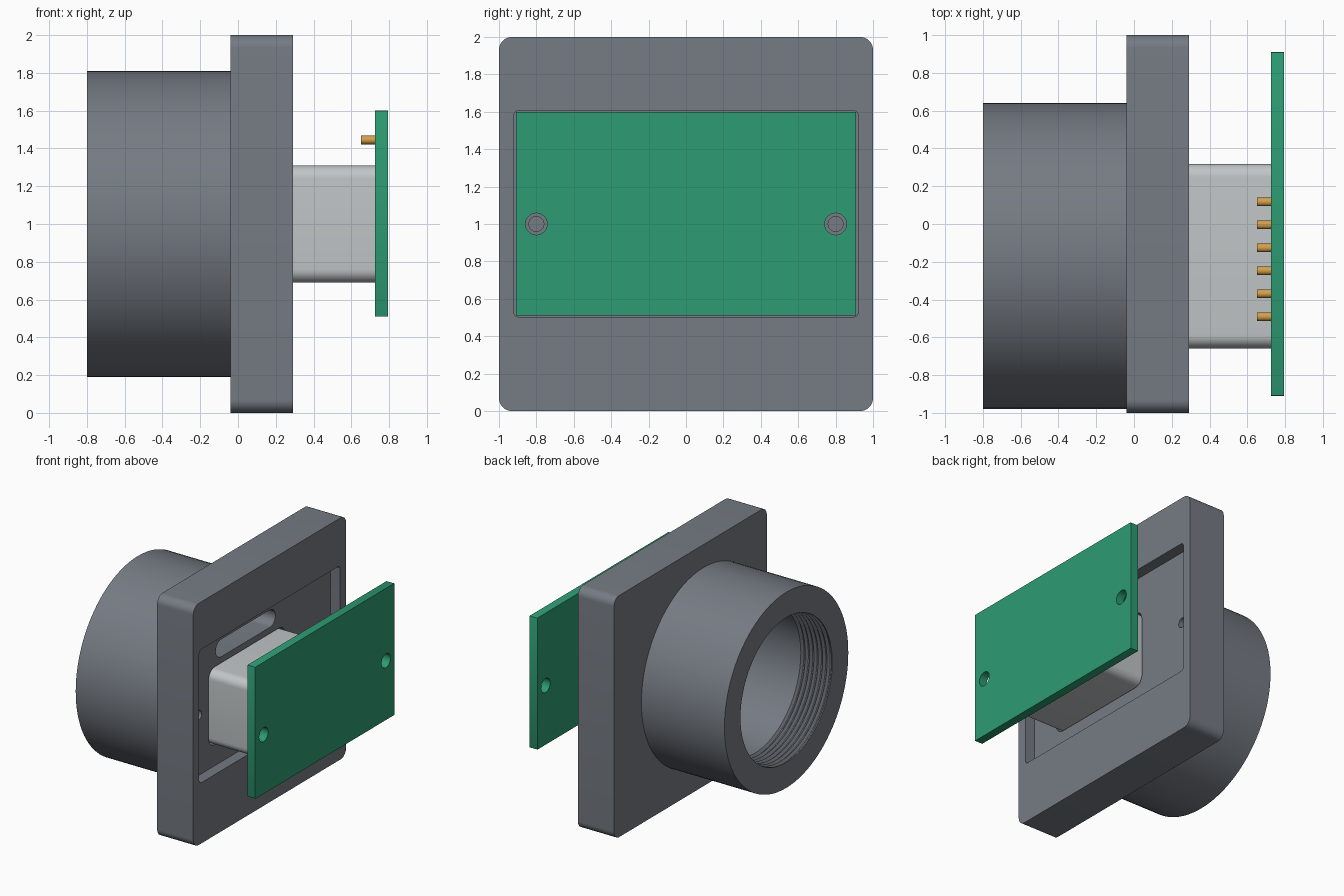
import bpy, bmesh
from math import sin, cos, pi, radians

if "Cube" in bpy.data.objects:
    bpy.data.objects.remove(bpy.data.objects["Cube"], do_unlink=True)


def material(name, rgb):
    m = bpy.data.materials.new(name)
    m.use_nodes = True
    m.diffuse_color = (*rgb, 1)
    bsdf = next(n for n in m.node_tree.nodes if n.type == 'BSDF_PRINCIPLED')
    bsdf.inputs["Base Color"].default_value = (*rgb, 1)
    return m


GREY = material("slate grey", (0.18, 0.20, 0.23))
GREEN = material("board green", (0.026, 0.33, 0.17))
WHITE = material("light grey", (0.53, 0.56, 0.57))
GOLD = material("pin gold", (0.66, 0.35, 0.07))

AXIS_Y, AXIS_Z = -0.17, 1.0    # optical axis shared by the barrel and block


def finish(name, bm, mat):
    bmesh.ops.recalc_face_normals(bm, faces=bm.faces)
    mesh = bpy.data.meshes.new(name)
    bm.to_mesh(mesh)
    bm.free()
    mesh.materials.append(mat)
    ob = bpy.data.objects.new(name, mesh)
    bpy.context.collection.objects.link(ob)
    return ob


def smooth(ob):
    bpy.ops.object.select_all(action='DESELECT')
    ob.select_set(True)
    bpy.context.view_layer.objects.active = ob
    bpy.ops.object.shade_smooth_by_angle(angle=radians(30))


def slab(name, x0, x1, y, z, hy, hz, r, mat, steps=8):
    """Rounded rectangle in the y-z plane, extruded along x."""
    bm = bmesh.new()
    ring = []
    for k, (sy, sz) in enumerate([(1, 1), (-1, 1), (-1, -1), (1, -1)]):
        for i in range(steps + 1):
            a = (k + i / steps) * pi / 2
            ring.append(bm.verts.new((x0, y + sy * (hy - r) + r * cos(a),
                                      z + sz * (hz - r) + r * sin(a))))
    bmesh.ops.remove_doubles(bm, verts=ring, dist=1e-5)
    base = bm.faces.new(list(bm.verts))
    out = bmesh.ops.extrude_face_region(bm, geom=[base])
    moved = [v for v in out["geom"] if isinstance(v, bmesh.types.BMVert)]
    bmesh.ops.translate(bm, verts=moved, vec=(x1 - x0, 0, 0))
    return finish(name, bm, mat)


def rod(name, x0, x1, y, z, r, mat):
    return slab(name, x0, x1, y, z, r, r, r, mat)


def cut(ob, cutters):
    for c in cutters:
        c.hide_render = True
        mod = ob.modifiers.new("cut", 'BOOLEAN')
        mod.operation, mod.solver, mod.object = 'DIFFERENCE', 'EXACT', c
        bpy.context.view_layer.objects.active = ob
        bpy.ops.object.modifier_apply(modifier=mod.name)
        bpy.data.objects.remove(c, do_unlink=True)


# Square mounting plate with board recess, block opening, pin slot, screw holes
plate = slab("mounting_plate", -0.04, 0.29, 0, 1, 1, 1, 0.07, GREY)
cut(plate, [
    slab("recess_cutter", 0.20, 0.4, 0, 1.055, 0.922, 0.552, 0.03, GREY),
    slab("opening_cutter", -0.2, 0.3, AXIS_Y, AXIS_Z, 0.5, 0.322, 0.08, GREY),
    slab("slot_cutter", -0.01, 0.3, -0.187, 1.445, 0.39, 0.072, 0.072, GREY),
] + [rod("screw_cutter", 0.02, 0.3, s * 0.8, 1, 0.04, GREY) for s in (-1, 1)])
smooth(plate)

# Round barrel with a threaded mouth, turned around the x axis
profile = [(-0.02, 0.60), (-0.02, 0.81), (-0.80, 0.81), (-0.80, 0.60)]
PITCH = 0.04
for i in range(7):
    x = -0.79 + i * PITCH
    profile += [(x, 0.60), (x + PITCH * 0.4, 0.622),
                (x + PITCH * 0.6, 0.622), (x + PITCH * 0.95, 0.60)]
bm = bmesh.new()
SEGMENTS = 96
rings = []
for s in range(SEGMENTS):
    a = 2 * pi * s / SEGMENTS
    rings.append([bm.verts.new((x, AXIS_Y + r * cos(a), AXIS_Z + r * sin(a)))
                  for x, r in profile])
for s in range(SEGMENTS):
    a, b = rings[s], rings[(s + 1) % SEGMENTS]
    for i in range(len(profile)):
        j = (i + 1) % len(profile)
        bm.faces.new((a[i], a[j], b[j], b[i]))
smooth(finish("threaded_barrel", bm, GREY))

# Circuit board with two screw holes
board = slab("circuit_board", 0.725, 0.795, 0, 1.055, 0.91, 0.545, 0.004, GREEN, 2)
cut(board, [rod("hole_cutter", 0.6, 0.9, s * 0.8, 1, 0.058, GREEN) for s in (-1, 1)])
smooth(board)

# Sensor block between the board and the plate
smooth(slab("sensor_block", 0.0, 0.725, AXIS_Y, AXIS_Z, 0.488, 0.31, 0.07, WHITE))

# Row of contact pins
for i in range(6):
    smooth(rod(f"contact_pin_{i + 1}", 0.65, 0.73, 0.117 - i * 0.1215, 1.445, 0.023, GOLD))
